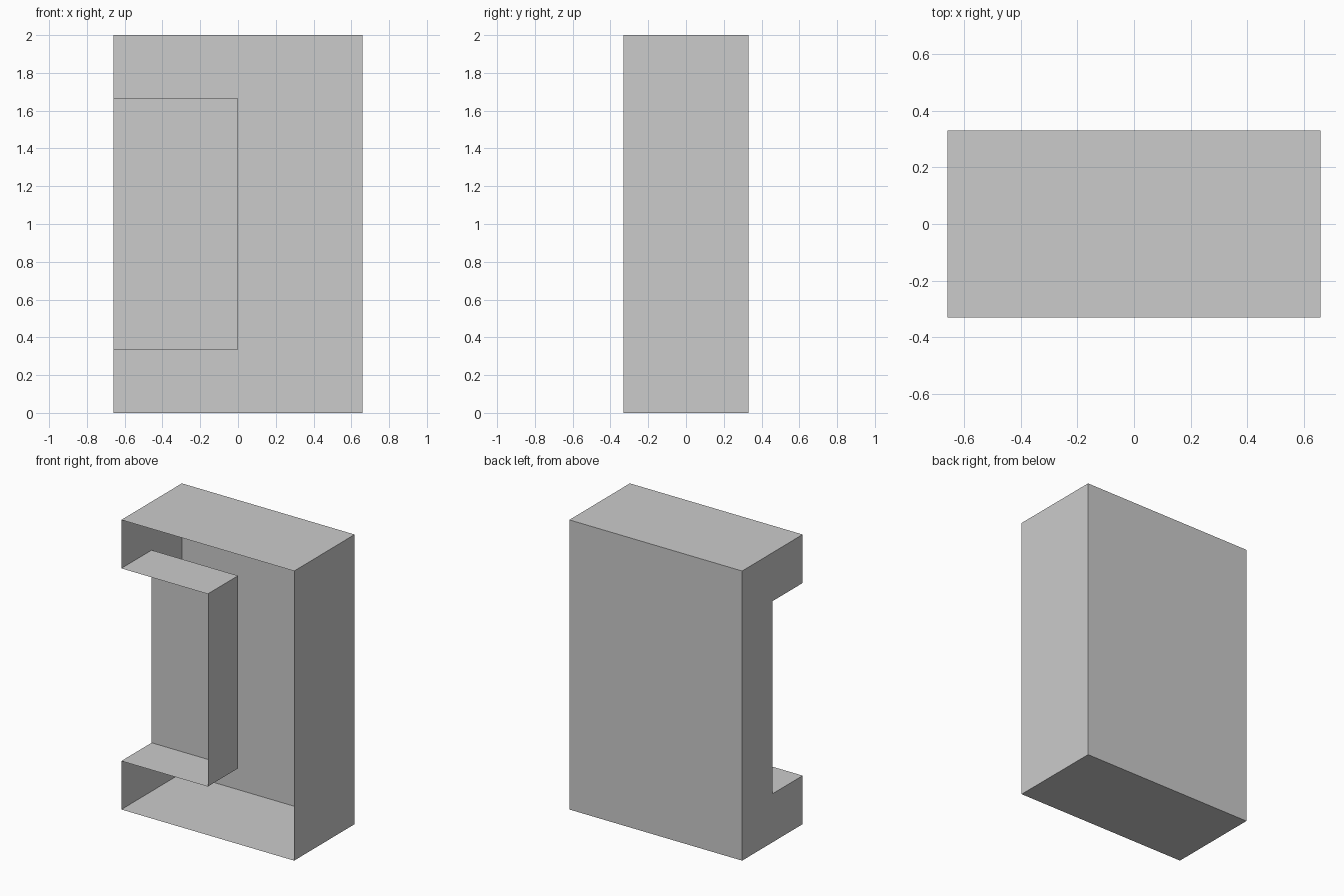
import bpy
import bmesh
from mathutils import Vector

cube = bpy.data.objects.get("Cube")
if cube:
    bpy.data.objects.remove(cube, do_unlink=True)

W, D, H = 0.66, 0.33, 2.0        # half width, half depth, height
LOW, HIGH = 0.335, 1.665         # recess bottom and top

grey = bpy.data.materials.new("light_grey")
grey.use_nodes = True
colour = (0.6, 0.6, 0.6, 1)
grey.diffuse_color = colour
grey.node_tree.nodes["Principled BSDF"].inputs["Base Color"].default_value = colour


def panel(bm, points, normal):
    """Add one flat panel that faces the given direction."""
    face = bm.faces.new([bm.verts.new(p) for p in points])
    face.normal_update()
    if face.normal.dot(Vector(normal)) < 0:
        face.normal_flip()


def level(x0, x1, y0, y1, z):
    return [(x0, y0, z), (x1, y0, z), (x1, y1, z), (x0, y1, z)]


def across(x0, x1, y, z0, z1):
    return [(x0, y, z0), (x1, y, z0), (x1, y, z1), (x0, y, z1)]


def side(x, profile):
    return [(x, y, z) for y, z in profile]


def finish(name, bm):
    bmesh.ops.remove_doubles(bm, verts=bm.verts, dist=0.0001)
    mesh = bpy.data.meshes.new(name)
    bm.to_mesh(mesh)
    bm.free()
    mesh.materials.append(grey)
    bpy.context.collection.objects.link(bpy.data.objects.new(name, mesh))


# Open-fronted casing: floor, top, back, plain side and notched side
bm = bmesh.new()
panel(bm, level(-W, W, -D, D, 0), (0, 0, -1))
panel(bm, level(-W, W, -D, D, H), (0, 0, 1))
panel(bm, across(-W, W, D, 0, H), (0, 1, 0))
panel(bm, side(W, [(-D, 0), (D, 0), (D, H), (-D, H)]), (1, 0, 0))
panel(bm, side(-W, [(-D, 0), (D, 0), (D, H), (-D, H),
                    (-D, HIGH), (0, HIGH), (0, LOW), (-D, LOW)]), (-1, 0, 0))
finish("casing", bm)

# Recess walls, open to the front and to the notched side
bm = bmesh.new()
panel(bm, level(-W, 0, -D, 0, LOW), (0, 0, 1))
panel(bm, level(-W, 0, -D, 0, HIGH), (0, 0, -1))
panel(bm, across(-W, 0, 0, LOW, HIGH), (0, -1, 0))
panel(bm, side(0, [(-D, LOW), (0, LOW), (0, HIGH), (-D, HIGH)]), (-1, 0, 0))
finish("recess", bm)
